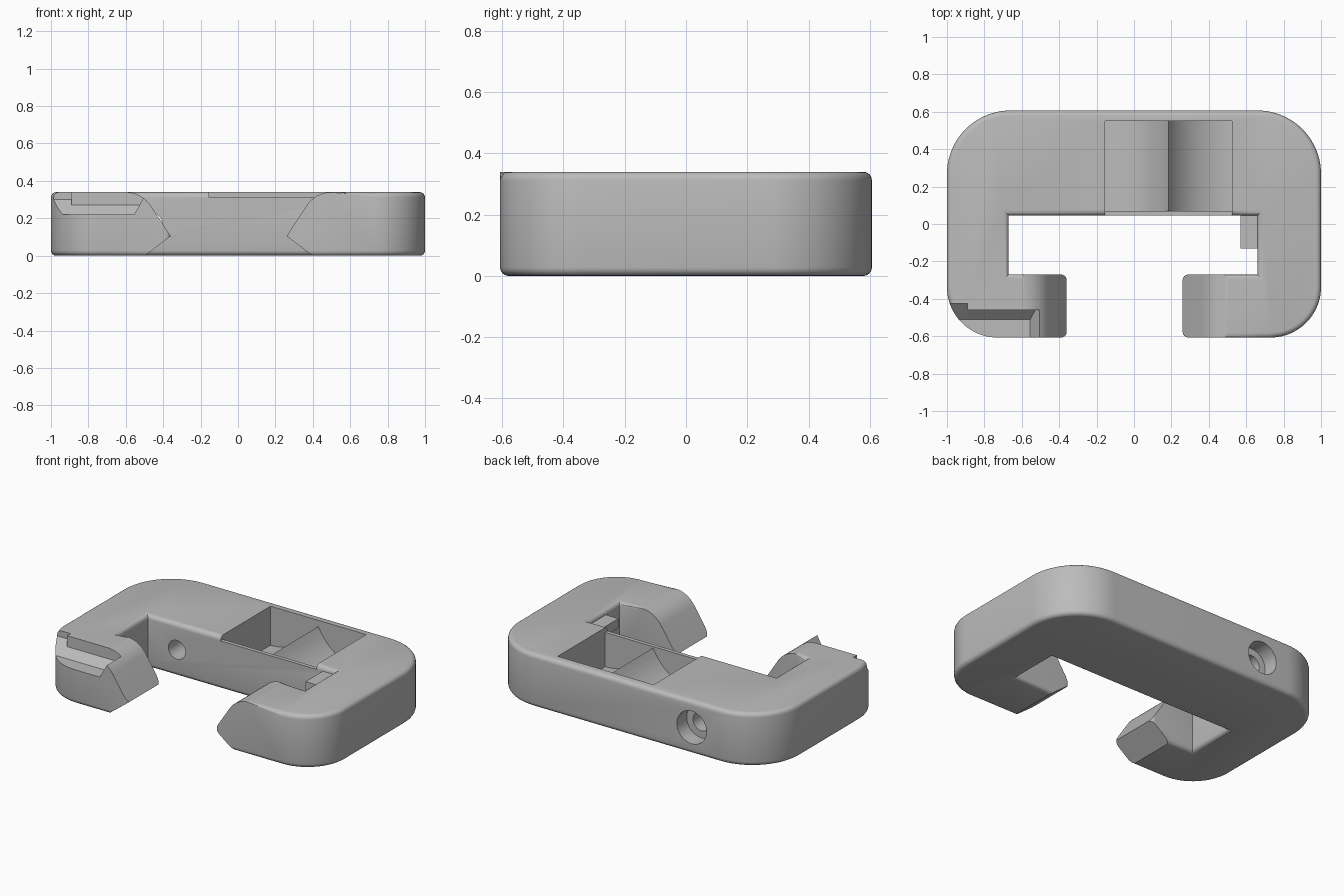
import bpy, bmesh, math
from mathutils import Vector

if "Cube" in bpy.data.objects:
    bpy.data.objects.remove(bpy.data.objects["Cube"])

H = 0.34      # body height
Y = 0.607     # half depth

grey = bpy.data.materials.new("plain grey")
grey.use_nodes = True
COL = (0.5, 0.5, 0.5, 1)
grey.diffuse_color = COL
grey.node_tree.nodes["Principled BSDF"].inputs["Base Color"].default_value = COL


def arc(cx, cy, r, a0, a1, n=20):
    """Points on an arc, angles in degrees."""
    angles = [math.radians(a0 + (a1 - a0) * i / n) for i in range(n + 1)]
    return [(cx + r * math.cos(a), cy + r * math.sin(a)) for a in angles]


def prism(name, pts, axis, lo, hi, helper=True):
    """Extrude a 2D outline along x, y or z."""
    place = {"x": lambda u, v, t: (t, u, v),
             "y": lambda u, v, t: (u, t, v),
             "z": lambda u, v, t: (u, v, t)}[axis]
    bm = bmesh.new()
    face = bm.faces.new([bm.verts.new(place(u, v, lo)) for u, v in pts])
    ext = bmesh.ops.extrude_face_region(bm, geom=[face])
    moved = [g for g in ext["geom"] if isinstance(g, bmesh.types.BMVert)]
    bmesh.ops.translate(bm, verts=moved, vec=Vector(place(0, 0, hi - lo)))
    bmesh.ops.recalc_face_normals(bm, faces=bm.faces)
    mesh = bpy.data.meshes.new(name)
    bm.to_mesh(mesh)
    bm.free()
    mesh.materials.append(grey)
    obj = bpy.data.objects.new(name, mesh)
    bpy.context.collection.objects.link(obj)
    obj.hide_render = helper
    return obj


def cut(target, cutters):
    """Subtract cutters, bake the result and drop the cutters."""
    for c in cutters:
        mod = target.modifiers.new("cut", "BOOLEAN")
        mod.object, mod.operation, mod.solver = c, "DIFFERENCE", "EXACT"
    deps = bpy.context.evaluated_depsgraph_get()
    baked = bpy.data.meshes.new_from_object(target.evaluated_get(deps))
    target.modifiers.clear()
    target.data = baked
    for c in cutters:
        bpy.data.objects.remove(c)


# C-shaped body with large rounded corners
RB, RF = 0.34, 0.27
plan = arc(1 - RB, Y - RB, RB, 0, 90) + arc(RB - 1, Y - RB, RB, 90, 180)
plan += arc(RF - 1, RF - Y, RF, 180, 270)
plan += arc(-0.39, 0.03 - Y, 0.03, 270, 360, 4) + arc(-0.39, -0.30, 0.03, 0, 90, 4)
plan += [(-0.67, -0.27), (-0.67, 0.045), (0.66, 0.045), (0.66, -0.27)]
plan += arc(0.29, -0.30, 0.03, 90, 180, 4) + arc(0.29, 0.03 - Y, 0.03, 180, 270, 4)
plan += arc(1 - RF, RF - Y, RF, 270, 360)
body = prism("clip_body", plan, "z", 0, H, helper=False)

# Pointed arm tips, rounded over at the top
tips = []
for name, tip, side in (("left", 0.26, 1), ("right", -0.36, -1)):
    slope = arc(0.24, 0.18, 0.16, 90, 148, 8)
    outline = [(tip + side * u, v) for u, v in
               [(0.14, -0.002), (0, 0.105)] + slope[::-1]]
    outline += [(tip + side * 0.24, 0.5), (tip - side * 0.2, 0.5),
                (tip - side * 0.2, -0.1), (tip + side * 0.14, -0.1)]
    tips.append(prism(name + "_tip_cutter", outline, "y", -0.8, -0.2))
cut(body, tips)

# Rounded rims, leaving tip ridges and inner corners sharp
bm = bmesh.new()
bm.from_mesh(body.data)
bmesh.ops.remove_doubles(bm, verts=bm.verts, dist=0.0005)
rims = []
for e in bm.edges:
    a, b = e.verts
    d, mid = (b.co - a.co).normalized(), (a.co + b.co) / 2
    ridge = abs(d.y) > 0.99 and abs(mid.x) < 0.62
    upright = abs(d.z) > 0.99
    if len(e.link_faces) == 2 and e.calc_face_angle() > 0.7 and not ridge and not upright:
        if min(a.co.z, b.co.z) > H - 0.001 or max(a.co.z, b.co.z) < 0.001:
            rims.append(e)
bmesh.ops.bevel(bm, geom=rims, offset=0.028, segments=4, profile=0.5,
                affect="EDGES", clamp_overlap=False)
bm.to_mesh(body.data)
bm.free()

# Pocket with a two-sided scooped ridge in its floor
FLOOR, RIDGE, R = 0.09, 0.31, 0.38
X0, XM, X1 = -0.155, 0.185, 0.525


def scoop(x):
    d = min(x - X0, X1 - x)
    return FLOOR + R - math.sqrt(R * R - d * d)


N = 32
floor = [(X0 + (X1 - X0) * i / N, scoop(X0 + (X1 - X0) * i / N)) for i in range(N + 1)]
pocket = prism("pocket_cutter", floor + [(X1, 0.5), (X0, 0.5)], "y", 0.07, 0.55)
lip = prism("lip_cutter", [(X0, 0.0), (X1, 0.0), (X1, 0.08), (X0, 0.08)], "z", RIDGE, 0.5)

# Screw hole with a wider bore at the back
hole = prism("hole_cutter", arc(-0.465, 0.17, 0.06, 0, 348.75, 31), "y", 0.0, 0.7)
bore = prism("bore_cutter", arc(-0.465, 0.17, 0.105, 0, 348.75, 31), "y", Y - 0.1, 0.8)


# Stepped notch on the front corner, with a slanted inner end
def notch(name, y, z, lo, hi, slant):
    obj = prism(name, [(-0.8, 0.22), (-0.51, 0.22), (y, z), (y, 0.5), (-0.8, 0.5)],
                "x", lo, hi)
    for v in obj.data.vertices:
        if v.co.x > lo + 0.01:
            v.co.x += slant * (v.co.z - 0.22)
    return obj


inner = notch("notch_cutter", -0.46, 0.27, -1.2, -0.555, 0.55)
outer = notch("notch_step_cutter", -0.425, 0.30, -1.2, -0.89, 0)
cut(body, [pocket, lip, hole, bore, inner, outer])

# Small stop tab inside the slot
tab = prism("stop_tab", [(0.57, -0.13), (0.68, -0.13), (0.68, 0.06), (0.57, 0.06)],
            "z", 0.25, 0.31, helper=False)

# Smooth curved faces, keep hard edges
for o in bpy.context.selected_objects:
    o.select_set(False)
body.select_set(True)
bpy.context.view_layer.objects.active = body
bpy.ops.object.shade_smooth_by_angle(angle=math.radians(30))
